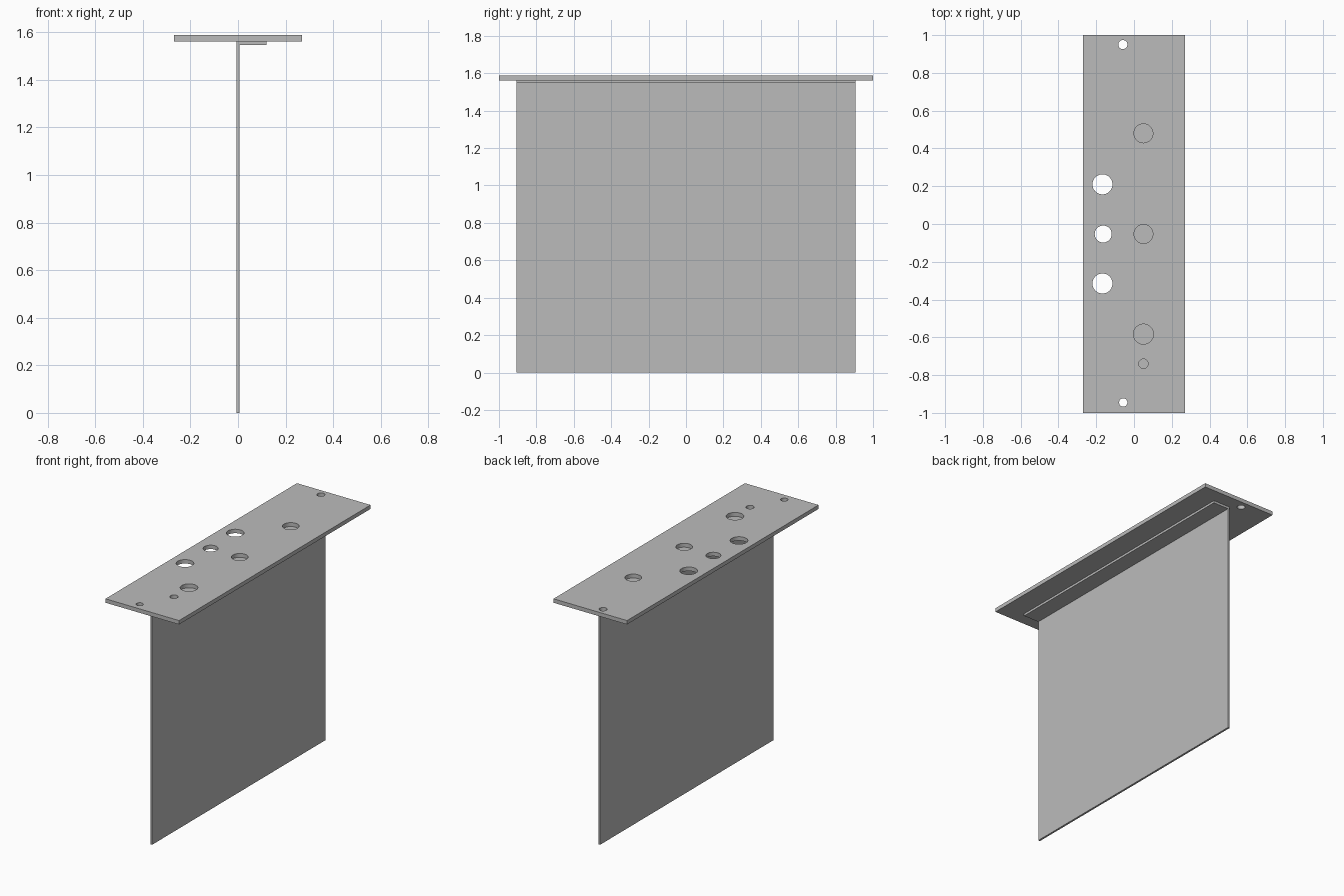
import bpy
import bmesh
from mathutils import Matrix, Vector

default = bpy.data.objects.get("Cube")
if default:
    bpy.data.objects.remove(default, do_unlink=True)

# Single bare metal colour
metal = bpy.data.materials.new("grey_metal")
metal.use_nodes = True
GREY = (0.5, 0.5, 0.5, 1)
metal.diffuse_color = GREY
metal.node_tree.nodes["Principled BSDF"].inputs["Base Color"].default_value = GREY

PLATE_HALF_X, PLATE_BOTTOM, PLATE_TOP = 0.269, 1.562, 1.588
SHEET_HALF_Y, SHEET_HALF_X = 0.905, 0.0065
FLANGE_X, FLANGE_BOTTOM = 0.12, 1.547


def add_object(name, bm):
    bmesh.ops.recalc_face_normals(bm, faces=bm.faces)
    mesh = bpy.data.meshes.new(name)
    bm.to_mesh(mesh)
    bm.free()
    mesh.materials.append(metal)
    obj = bpy.data.objects.new(name, mesh)
    bpy.context.collection.objects.link(obj)
    return obj


def extrude_profile(name, points, half_length):
    """Sweep an x/z outline along y."""
    bm = bmesh.new()
    face = bm.faces.new([bm.verts.new((x, -half_length, z)) for x, z in points])
    swept = bmesh.ops.extrude_face_region(bm, geom=[face])["geom"]
    verts = [v for v in swept if isinstance(v, bmesh.types.BMVert)]
    bmesh.ops.translate(bm, verts=verts, vec=Vector((0, 2 * half_length, 0)))
    return add_object(name, bm)


# Top plate
top_plate = extrude_profile("top_plate", [
    (-PLATE_HALF_X, PLATE_BOTTOM), (PLATE_HALF_X, PLATE_BOTTOM),
    (PLATE_HALF_X, PLATE_TOP), (-PLATE_HALF_X, PLATE_TOP)], 1.0)

# Hanging sheet folded into a flange under the plate
extrude_profile("folded_sheet", [
    (-SHEET_HALF_X, 0), (SHEET_HALF_X, 0), (SHEET_HALF_X, FLANGE_BOTTOM),
    (FLANGE_X, FLANGE_BOTTOM), (FLANGE_X, PLATE_BOTTOM),
    (-SHEET_HALF_X, PLATE_BOTTOM)], SHEET_HALF_Y)

# Holes through the plate: x, y, radius
holes = [
    (-0.167, 0.21, 0.053), (-0.163, -0.053, 0.045), (-0.167, -0.315, 0.053),
    (0.05, 0.48, 0.05), (0.05, -0.053, 0.05), (0.05, -0.583, 0.053),
    (0.05, -0.74, 0.025), (-0.059, 0.95, 0.024), (-0.057, -0.945, 0.022),
]
bm = bmesh.new()
for x, y, radius in holes:
    bmesh.ops.create_cone(
        bm, cap_ends=True, segments=48, radius1=radius, radius2=radius, depth=0.1,
        matrix=Matrix.Translation((x, y, (PLATE_BOTTOM + PLATE_TOP) / 2)))
cutter = add_object("hole_cutter", bm)
cutter.hide_render = True

# Cut the holes, then smooth only their walls
cut = top_plate.modifiers.new("holes", "BOOLEAN")
cut.operation = "DIFFERENCE"
cut.solver = "EXACT"
cut.object = cutter
bpy.ops.object.select_all(action="DESELECT")
top_plate.select_set(True)
bpy.context.view_layer.objects.active = top_plate
bpy.ops.object.modifier_apply(modifier=cut.name)
bpy.data.objects.remove(cutter, do_unlink=True)
bpy.ops.object.shade_smooth_by_angle()
